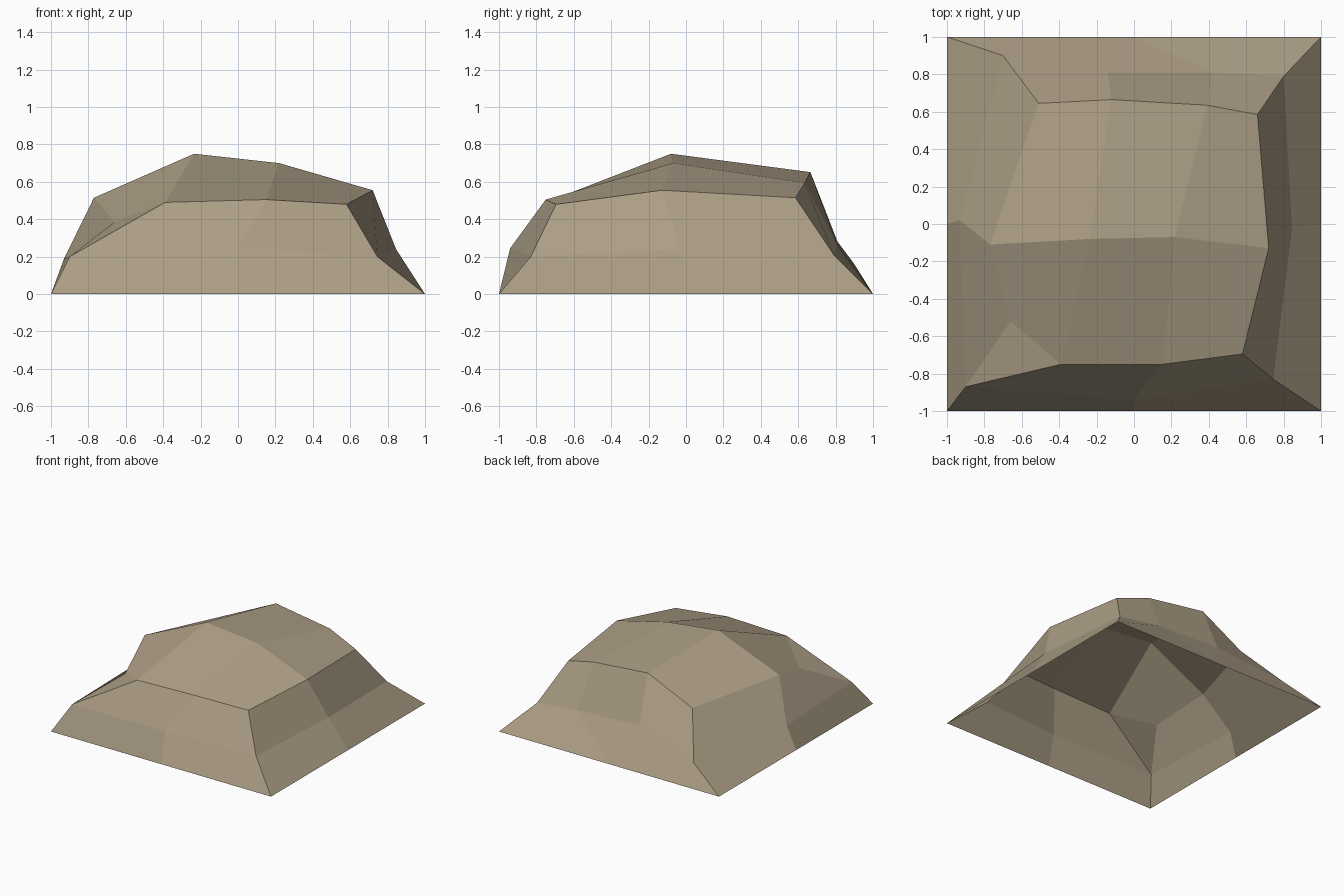
import bpy, bmesh

if "Cube" in bpy.data.objects:
    bpy.data.objects.remove(bpy.data.objects["Cube"])

# Rings run counter-clockwise from the front-left corner; a repeated point makes a triangle
foot = [(-1, -1, 0), (0, -1, 0), (1, -1, 0), (1, 0, 0), (1, 1, 0),
        (0, 1, 0), (0, 1, 0), (-1, 1, 0), (-1, 0, 0), (-1, -1, 0)]
skirt = [(-.90, -.87, .20), (0, -.94, .245), (.745, -.83, .20), (.845, -.03, .24), (.80, .79, .21),
         (.42, .81, .26), (-.14, .81, .28), (-.70, .90, .16), (-.93, .02, .19), (-.90, -.87, .20)]
shoulder = [(-.39, -.75, .49), (.15, -.75, .505), (.58, -.695, .48), (.72, -.13, .555), (.66, .585, .515),
            (.39, .635, .594), (-.12, .665, .652), (-.51, .645, .46), (-.77, -.11, .515), (-.66, -.52, .385)]
peaks = [(-.235, -.08, .75), (.22, -.07, .70)]

bm = bmesh.new()
cache = {}


def vert(p):
    if p not in cache:
        cache[p] = bm.verts.new(p)
    return cache[p]


def face(points):
    unique = list(dict.fromkeys(points))
    if len(unique) > 2:
        bm.faces.new([vert(p) for p in unique])


# Sloping sides, open underneath
for low, high in ((foot, skirt), (skirt, shoulder)):
    for i in range(len(low)):
        j = (i + 1) % len(low)
        face([low[i], low[j], high[j], high[i]])

# Crown facets around the two peaks
top = shoulder + peaks
for ids in ((0, 1, 11, 10), (1, 2, 3, 11), (3, 4, 5, 11),
            (5, 6, 10, 11), (6, 7, 8, 10), (8, 9, 0, 10)):
    face([top[i] for i in ids])

mesh = bpy.data.meshes.new("rock_mound")
bm.to_mesh(mesh)
bm.free()
rock = bpy.data.objects.new("rock_mound", mesh)
bpy.context.collection.objects.link(rock)

# Single sandy stone colour
stone = bpy.data.materials.new("sandy stone")
stone.diffuse_color = (0.41, 0.34, 0.235, 1)
stone.use_nodes = True
stone.node_tree.nodes["Principled BSDF"].inputs["Base Color"].default_value = stone.diffuse_color
mesh.materials.append(stone)
